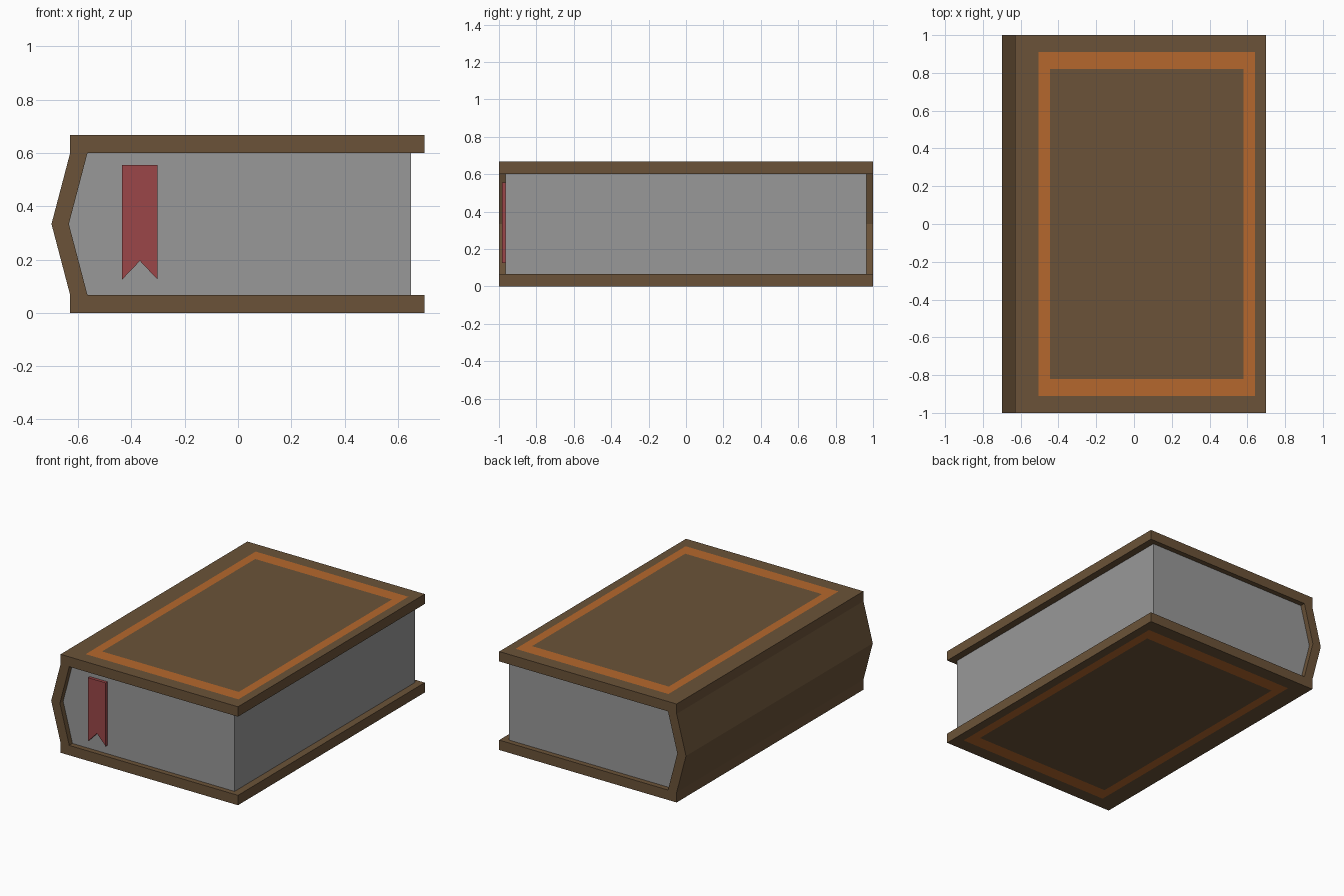
import bpy
import bmesh
from mathutils import Vector

cube = bpy.data.objects.get("Cube")
if cube:
    bpy.data.objects.remove(cube, do_unlink=True)


def material(name, rgb):
    mat = bpy.data.materials.new(name)
    mat.use_nodes = True
    colour = (*rgb, 1.0)
    mat.diffuse_color = colour
    shader = next(n for n in mat.node_tree.nodes if n.type == "BSDF_PRINCIPLED")
    shader.inputs["Base Color"].default_value = colour
    return mat


leather = material("brown leather", (0.146, 0.086, 0.040))
trim = material("orange trim", (0.464, 0.137, 0.026))
paper = material("grey paper", (0.318, 0.318, 0.318))
cloth = material("red cloth", (0.328, 0.061, 0.065))


def extrude_profile(profile, y_front, y_back):
    """Extrude an x-z outline along y into a closed solid."""
    bm = bmesh.new()
    face = bm.faces.new([bm.verts.new((x, y_front, z)) for x, z in profile])
    result = bmesh.ops.extrude_face_region(bm, geom=[face])
    moved = [v for v in result["geom"] if isinstance(v, bmesh.types.BMVert)]
    bmesh.ops.translate(bm, verts=moved, vec=(0, y_back - y_front, 0))
    # The extrusion may leave the source cap in place or remove it
    rim = [e for e in bm.edges if e.is_boundary]
    if rim:
        bmesh.ops.holes_fill(bm, edges=rim)
    bmesh.ops.recalc_face_normals(bm, faces=bm.faces)
    return bm


def finish(bm, name, *mats):
    mesh = bpy.data.meshes.new(name)
    bm.to_mesh(mesh)
    bm.free()
    for mat in mats:
        mesh.materials.append(mat)
    obj = bpy.data.objects.new(name, mesh)
    bpy.context.collection.objects.link(obj)
    return obj


HEIGHT, BOARD = 0.667, 0.067
MID, INNER_TOP = HEIGHT / 2, HEIGHT - BOARD

# Cover: two boards joined by a pointed spine
outside = [(0.70, HEIGHT), (-0.63, HEIGHT), (-0.63, INNER_TOP), (-0.70, MID),
           (-0.63, BOARD), (-0.63, 0), (0.70, 0)]
inside = [(0.70, BOARD), (-0.565, BOARD), (-0.635, MID),
          (-0.565, INNER_TOP), (0.70, INNER_TOP)]
cover = extrude_profile(outside + inside, -1, 1)

# Cut the trim frame into the outer faces of both boards
frame_x, frame_y = (-0.505, 0.64), 0.91
panel_x, panel_y = (-0.445, 0.58), 0.82


def outer_faces():
    return [f for f in cover.faces if abs(f.normal.z) > 0.99
            and abs(f.calc_center_median().z - MID) > MID - 0.01]


cuts = [((x, 0, 0), (1, 0, 0)) for x in frame_x + panel_x]
cuts += [((0, s * y, 0), (0, 1, 0)) for s in (-1, 1) for y in (frame_y, panel_y)]
for point, normal in cuts:
    faces = outer_faces()
    edges = {e for f in faces for e in f.edges}
    verts = {v for f in faces for v in f.verts}
    bmesh.ops.bisect_plane(cover, geom=list(verts) + list(edges) + faces,
                           plane_co=Vector(point), plane_no=Vector(normal))
    cover.normal_update()


def within(p, xs, y):
    return xs[0] < p.x < xs[1] and abs(p.y) < y


for face in outer_faces():
    centre = face.calc_center_median()
    if within(centre, frame_x, frame_y) and not within(centre, panel_x, panel_y):
        face.material_index = 1
finish(cover, "cover", leather, trim)

# Page block, fitted against the inside of the spine
pages = [(0.65, BOARD), (-0.565, BOARD), (-0.635, MID),
         (-0.565, INNER_TOP), (0.65, INNER_TOP)]
finish(extrude_profile(pages, -0.965, 0.965), "pages", paper)

# Ribbon bookmark with a notched end
ribbon = [(-0.435, 0.555), (-0.435, 0.125), (-0.368, 0.195),
          (-0.302, 0.125), (-0.302, 0.555)]
finish(extrude_profile(ribbon, -0.985, -0.96), "ribbon_bookmark", cloth)
